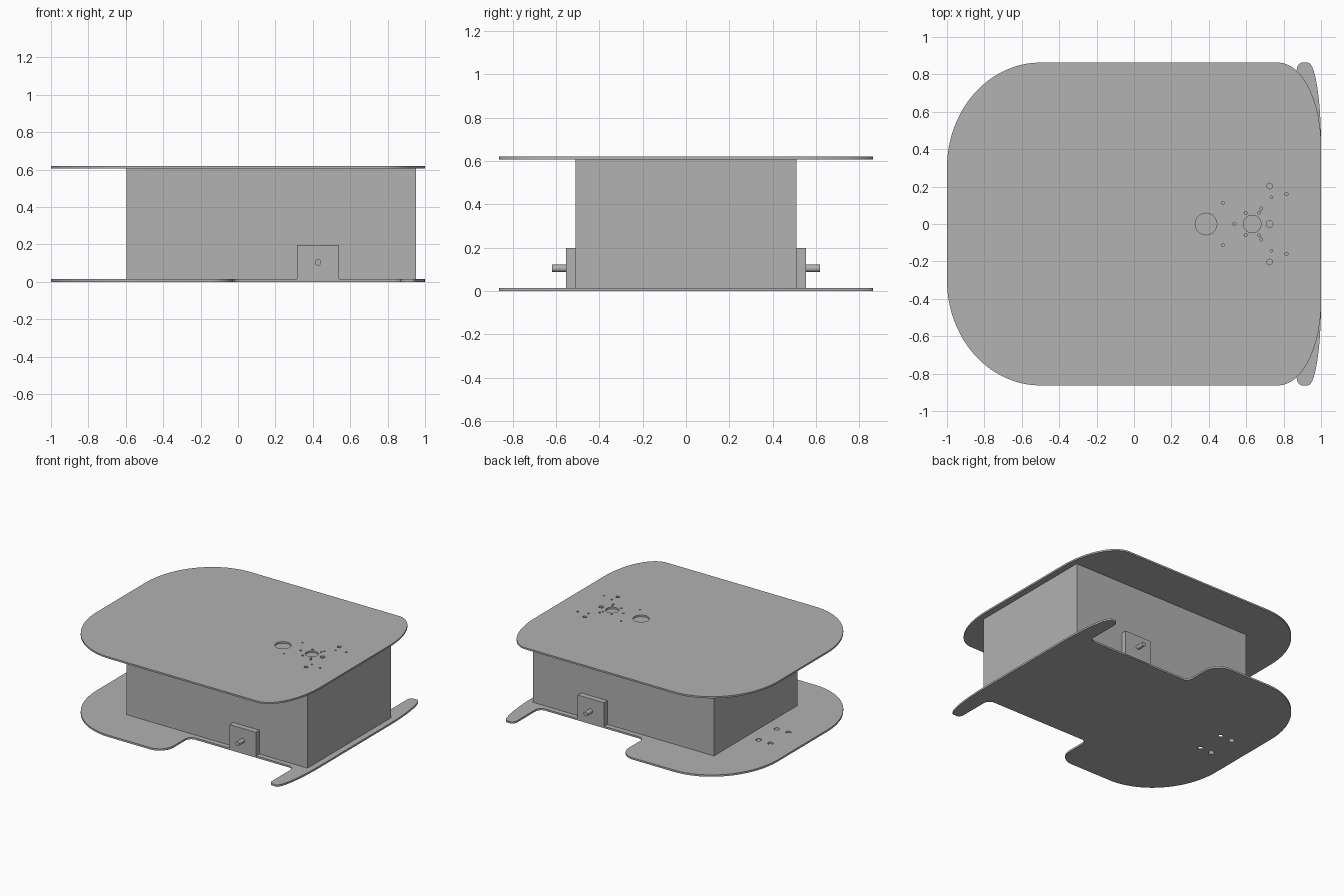
import bpy, bmesh
from math import sin, cos, pi, radians
from mathutils import Matrix

cube = bpy.data.objects.get("Cube")
if cube:
    bpy.data.objects.remove(cube, do_unlink=True)

grey = bpy.data.materials.new("plain grey")
grey.use_nodes = True
colour = (0.445, 0.445, 0.445, 1)
grey.diffuse_color = colour
grey.node_tree.nodes["Principled BSDF"].inputs["Base Color"].default_value = colour


def add_object(name, bm):
    mesh = bpy.data.meshes.new(name)
    bm.to_mesh(mesh)
    bm.free()
    mesh.materials.clear()
    mesh.materials.append(grey)
    obj = bpy.data.objects.new(name, mesh)
    bpy.context.collection.objects.link(obj)
    bpy.ops.object.select_all(action="DESELECT")
    obj.select_set(True)
    bpy.context.view_layer.objects.active = obj
    bpy.ops.object.shade_smooth_by_angle(angle=radians(30))
    return obj


def arc(cx, cy, rx, ry, start, end, steps=16):
    """Elliptical arc, angles in degrees."""
    angles = [radians(start + (end - start) * i / steps) for i in range(steps + 1)]
    return [(cx + rx * cos(a), cy + ry * sin(a)) for a in angles]


def mirrored(half):
    """Close an outline by mirroring its +y half."""
    return half + [(x, -y) for x, y in reversed(half)]


def plate(name, outline, holes, bottom, top):
    """Flat sheet with round through holes."""
    curve = bpy.data.curves.new(name + "_profile", "CURVE")
    curve.dimensions = "2D"
    curve.fill_mode = "BOTH"
    curve.extrude = (top - bottom) / 2
    loops = [outline] + [arc(x, y, r, r, 0, 345, 23) for x, y, r in holes]
    for loop in loops:
        spline = curve.splines.new("POLY")
        spline.points.add(len(loop) - 1)
        for point, (x, y) in zip(spline.points, loop):
            point.co = (x, y, 0, 1)
        spline.use_cyclic_u = True
    temp = bpy.data.objects.new(name + "_profile", curve)
    bpy.context.collection.objects.link(temp)
    graph = bpy.context.evaluated_depsgraph_get()
    mesh = bpy.data.meshes.new_from_object(temp.evaluated_get(graph))
    bm = bmesh.new()
    bm.from_mesh(mesh)
    bpy.data.objects.remove(temp, do_unlink=True)
    bpy.data.meshes.remove(mesh)
    bmesh.ops.remove_doubles(bm, verts=bm.verts, dist=0.0001)
    bmesh.ops.recalc_face_normals(bm, faces=bm.faces)
    bmesh.ops.translate(bm, verts=bm.verts, vec=(0, 0, (top + bottom) / 2))
    return add_object(name, bm)


def block(name, low, high):
    bm = bmesh.new()
    size = [b - a for a, b in zip(low, high)]
    middle = [(a + b) / 2 for a, b in zip(low, high)]
    bmesh.ops.create_cube(bm, size=1)
    bmesh.ops.scale(bm, verts=bm.verts, vec=size)
    bmesh.ops.translate(bm, verts=bm.verts, vec=middle)
    return add_object(name, bm)


def both_sides(holes):
    return [(x, s * y, r) for x, y, r in holes for s in (1, -1)]


# Top plate with sensor and bolt holes
rear_curve = arc(-0.5, 0.3, 0.5, 0.563, 180, 90, 32)
top_outline = mirrored(rear_curve + arc(0.77, 0.42, 0.23, 0.443, 90, 0, 32))
top_holes = [(0.385, 0, 0.058), (0.632, 0, 0.047), (0.725, 0, 0.018), (0.537, 0, 0.008)]
top_holes += both_sides([
    (0.725, 0.203, 0.015), (0.815, 0.16, 0.008), (0.735, 0.142, 0.007),
    (0.475, 0.113, 0.007), (0.68, 0.083, 0.008), (0.67, 0.06, 0.007),
    (0.597, 0.06, 0.008)])
plate("top_plate", top_outline, top_holes, 0.607, 0.62)

# Bottom plate with wheel cutouts and a thin horn at each front corner
bottom_half = (
    rear_curve
    + arc(-0.15, 0.743, 0.12, 0.12, 90, 0)
    + arc(0.02, 0.6, 0.05, 0.05, 180, 270, 8)
    + arc(0.82, 0.6, 0.05, 0.05, 270, 360, 8)
    + arc(0.9, 0.823, 0.03, 0.04, 180, 90, 8)
    + arc(0.93, 0.42, 0.07, 0.443, 90, 0, 32))
bottom_holes = both_sides([(-0.7, 0.11, 0.02), (-0.8, 0.11, 0.02)])
plate("bottom_plate", mirrored(bottom_half), bottom_holes, 0, 0.014)

# Body box between the plates
block("body_box", (-0.597, -0.51, 0.014), (0.952, 0.51, 0.607))

# Motor block and shaft on each side
for side, label in ((1, "left"), (-1, "right")):
    y_low, y_high = sorted((side * 0.51, side * 0.553))
    block(label + "_motor", (0.315, y_low, 0.008), (0.54, y_high, 0.198))
    bm = bmesh.new()
    bmesh.ops.create_cone(
        bm, cap_ends=True, segments=24, radius1=0.017, radius2=0.017, depth=0.085,
        matrix=Matrix.Translation((0.428, side * 0.575, 0.104)) @ Matrix.Rotation(pi / 2, 4, "X"))
    add_object(label + "_shaft", bm)
